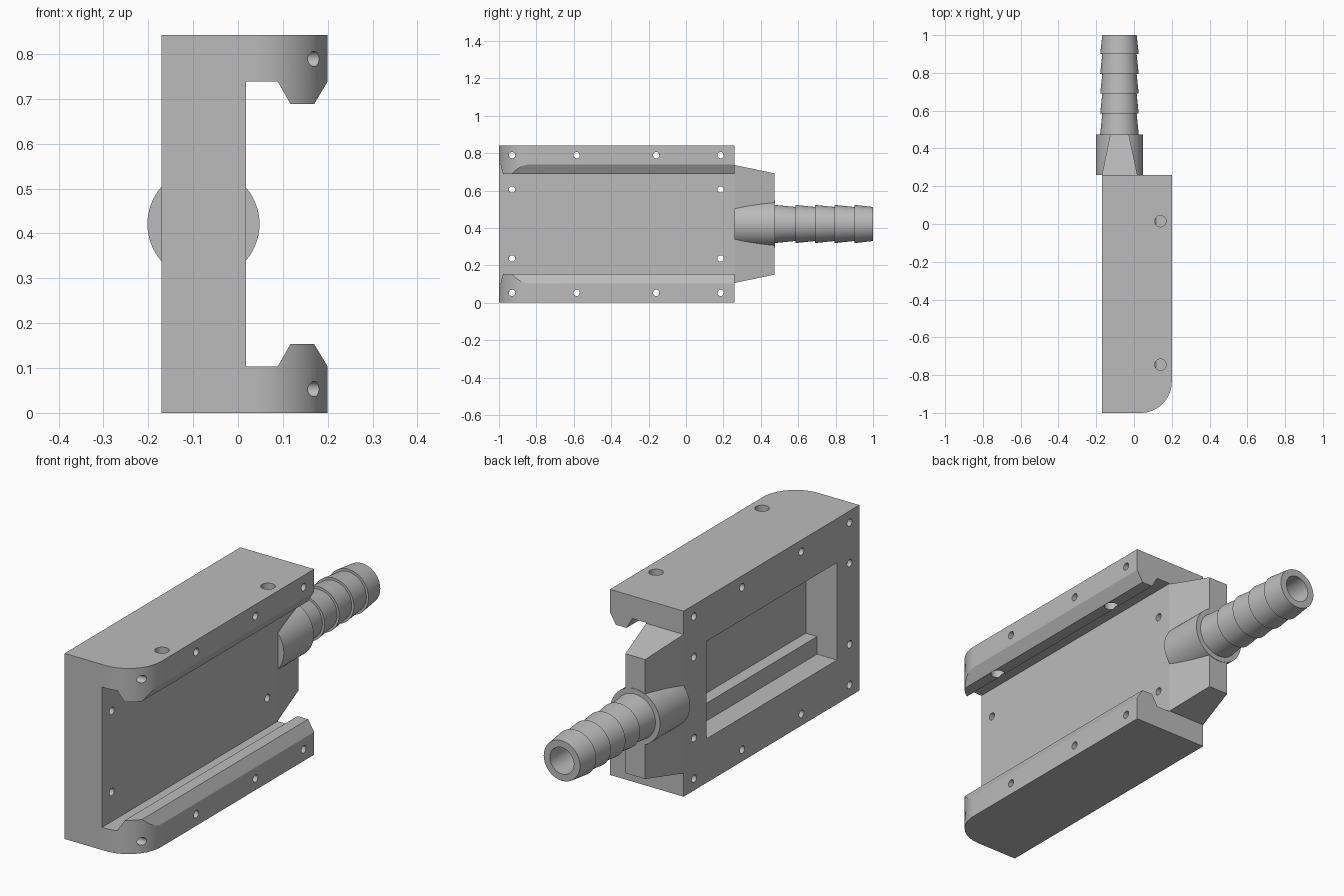
import bpy, bmesh, math
from mathutils import Matrix, Vector

cube = bpy.data.objects.get("Cube")
if cube:
    bpy.data.objects.remove(cube, do_unlink=True)

grey = bpy.data.materials.new("plain grey")
grey.use_nodes = True
grey.diffuse_color = (0.5, 0.5, 0.5, 1)
grey.node_tree.nodes["Principled BSDF"].inputs["Base Color"].default_value = (0.5, 0.5, 0.5, 1)

H = 0.842          # body height
MID = H / 2
BACK = 0.26        # back face of the body
AXIS_X = -0.077    # centre line of the hose fitting


def make(name, bm):
    bmesh.ops.recalc_face_normals(bm, faces=bm.faces)
    mesh = bpy.data.meshes.new(name)
    bm.to_mesh(mesh)
    bm.free()
    mesh.materials.append(grey)
    obj = bpy.data.objects.new(name, mesh)
    bpy.context.collection.objects.link(obj)
    return obj


def extrude(name, points, vec):
    bm = bmesh.new()
    face = bm.faces.new([bm.verts.new(p) for p in points])
    out = bmesh.ops.extrude_face_region(bm, geom=[face])
    verts = [v for v in out["geom"] if isinstance(v, bmesh.types.BMVert)]
    bmesh.ops.translate(bm, verts=verts, vec=vec)
    return make(name, bm)


def box(name, lo, hi):
    (x0, y0, z0), (x1, y1, z1) = lo, hi
    base = [(x0, y0, z0), (x1, y0, z0), (x1, y1, z0), (x0, y1, z0)]
    return extrude(name, base, (0, 0, z1 - z0))


def rods(name, centres, axis, radius, length, sides=32):
    bm = bmesh.new()
    turn = Vector((0, 0, 1)).rotation_difference(Vector(axis)).to_matrix().to_4x4()
    for c in centres:
        bmesh.ops.create_cone(bm, cap_ends=True, segments=sides, radius1=radius, radius2=radius,
                              depth=length, matrix=Matrix.Translation(c) @ turn)
    return make(name, bm)


def cut(obj, cutter, operation="DIFFERENCE"):
    mod = obj.modifiers.new("cut", "BOOLEAN")
    mod.operation, mod.solver, mod.object = operation, "EXACT", cutter
    bpy.context.view_layer.objects.active = obj
    bpy.ops.object.modifier_apply(modifier=mod.name)
    bpy.data.objects.remove(cutter, do_unlink=True)


def smooth(obj):
    bpy.ops.object.select_all(action="DESELECT")
    obj.select_set(True)
    bpy.context.view_layer.objects.active = obj
    bpy.ops.object.shade_smooth_by_angle(angle=math.radians(20))


# Channel body with two toothed jaws
lower = [(-0.17, 0), (0.2, 0), (0.2, 0.103), (0.17, 0.153),
         (0.117, 0.153), (0.088, 0.103), (0.018, 0.103)]
outline = lower + [(x, H - z) for x, z in reversed(lower)]
body = extrude("channel_body", [(x, -1, z) for x, z in outline], (0, 1 + BACK, 0))

# Rounded front corner on the jaw side
R = 0.165
plan = [(0.2, BACK + 0.1), (-0.3, BACK + 0.1), (-0.3, -1)]
plan += [(0.2 - R + R * math.sin(a), -1 + R - R * math.cos(a))
         for a in [math.pi / 2 * i / 16 for i in range(17)]]
cut(body, extrude("corner_cutter", [(x, y, -0.1) for x, y in plan], (0, 0, H + 0.2)), "INTERSECT")

# Pocket in the outer face, with a low rail left along its floor
pocket = box("pocket_cutter", (-0.3, -0.84, 0.2), (-0.013, 0.096, H - 0.2))
cut(pocket, box("rail_cutter", (-0.07, -0.9, 0.1), (0.1, 0.2, 0.28)))
cut(body, pocket)

# Small screw holes across the body and jaws
holes = [(0, y, z) for y in (-0.93, -0.585, -0.16, 0.185) for z in (0.053, H - 0.053)]
holes += [(0, y, z) for y in (-0.93, 0.185) for z in (0.237, H - 0.237)]
cut(body, rods("screw_cutter", holes, (1, 0, 0), 0.017, 1, 24))

# Vertical holes through the upper jaw
cut(body, rods("jaw_cutter", [(0.14, y, H - 0.1) for y in (-0.745, 0.015)], (0, 0, 1), 0.03, 0.4))

# Tapered end block behind the body
bm = bmesh.new()
rings = []
for y, x0, x1, z0 in ((BACK, -0.17, 0.018, 0.106), (0.473, -0.126, -0.027, 0.15)):
    rings.append([bm.verts.new((x, y, z)) for x, z in
                  ((x0, z0), (x1, z0), (x1, H - z0), (x0, H - z0))])
a, b = rings
bm.faces.new(a)
bm.faces.new(b)
for i in range(4):
    j = (i + 1) % 4
    bm.faces.new((a[i], a[j], b[j], b[i]))
block = make("tapered_end_block", bm)

# Bore from the pocket out to the fitting
BORE = 0.06
for part in (body, block):
    cut(part, rods("bore_cutter", [(AXIS_X, 0.3, MID)], (0, 1, 0), BORE, 0.5, 48))

# Barbed hose fitting, turned round its own axis
profile = [(BORE, BACK), (0.125, BACK), (0.125, 0.475)]
barbs = [0.475, 0.585, 0.69, 0.795, 0.9, 1.0]
for start, end in zip(barbs, barbs[1:]):
    profile += [(0.102, start), (0.091, end)]
profile.append((BORE, 1.0))
bm = bmesh.new()
verts = [bm.verts.new((AXIS_X + r, y, MID)) for r, y in profile]
edges = [bm.edges.new((v, verts[(i + 1) % len(verts)])) for i, v in enumerate(verts)]
bmesh.ops.spin(bm, geom=verts + edges, cent=(AXIS_X, 0, MID), axis=(0, 1, 0),
               angle=math.tau, steps=64)
bmesh.ops.remove_doubles(bm, verts=bm.verts, dist=0.0001)
fitting = make("barbed_hose_fitting", bm)

for part in (body, block, fitting):
    smooth(part)
